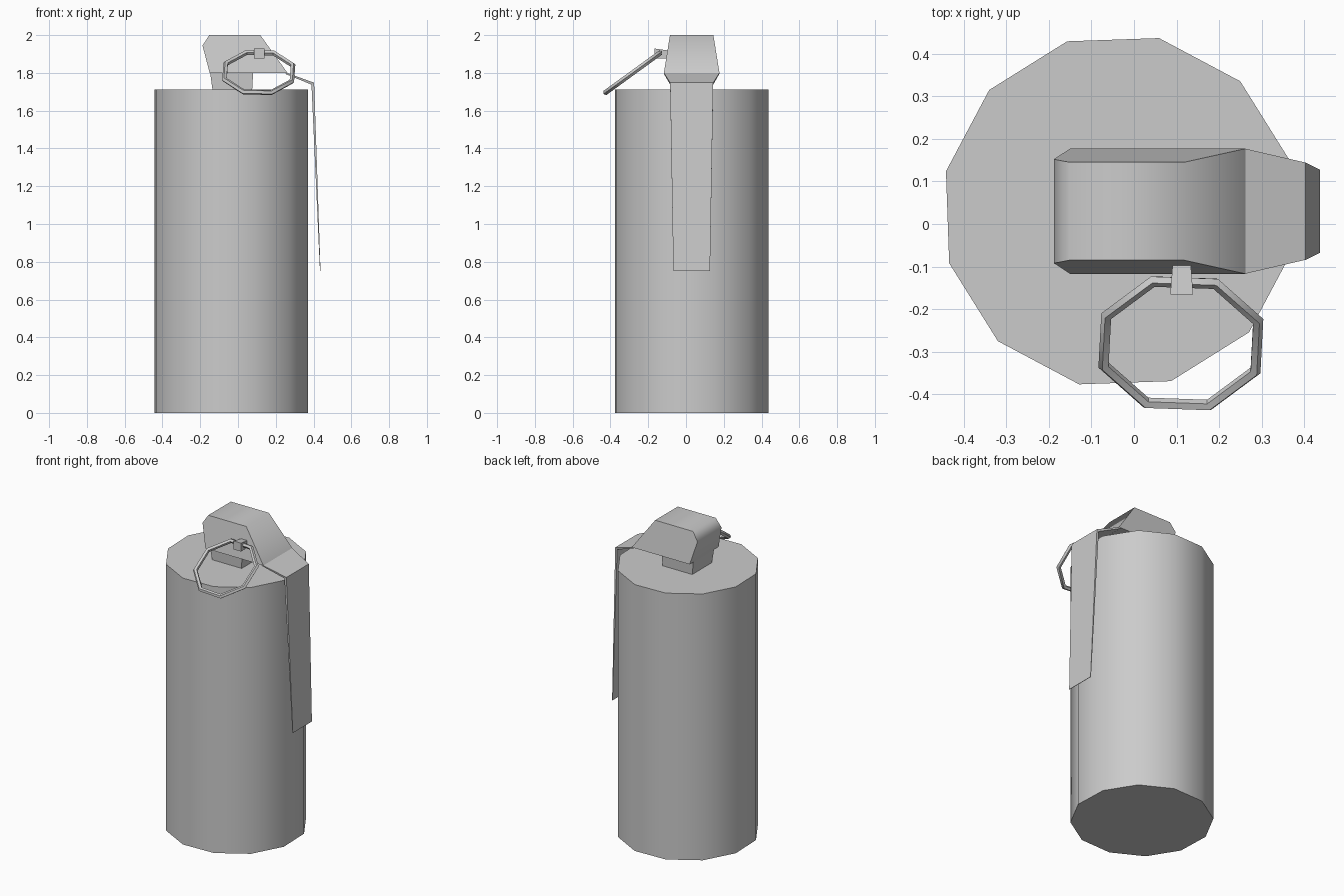
import bpy, bmesh
from math import cos, sin, tau, radians
from mathutils import Matrix, Vector

if "Cube" in bpy.data.objects:
    bpy.data.objects.remove(bpy.data.objects["Cube"])

CY = 0.03  # y of the symmetry plane of canister, cap and lever


def loft(name, rings, smooth=None, closed=False):
    """Skin equal-length rings of points; cap the ends unless closed."""
    bm = bmesh.new()
    rows = [[bm.verts.new(p) for p in r] for r in rings]
    n = len(rows[0])
    pairs = list(zip(rows, rows[1:])) + ([(rows[-1], rows[0])] if closed else [])
    for a, b in pairs:
        for i in range(n):
            j = (i + 1) % n
            bm.faces.new((a[i], a[j], b[j], b[i]))
    if not closed:
        bm.faces.new(rows[0])
        bm.faces.new(rows[-1])
    bmesh.ops.recalc_face_normals(bm, faces=bm.faces)
    me = bpy.data.meshes.new(name)
    bm.to_mesh(me)
    bm.free()
    ob = bpy.data.objects.new(name, me)
    bpy.context.collection.objects.link(ob)
    if smooth:
        bpy.ops.object.select_all(action='DESELECT')
        ob.select_set(True)
        bpy.context.view_layer.objects.active = ob
        bpy.ops.object.shade_smooth_by_angle(angle=radians(smooth))
    return ob


def rect(x0, x1, y0, y1, z):
    return [(x0, y0, z), (x1, y0, z), (x1, y1, z), (x0, y1, z)]


# Canister body: 12-sided cylinder
angles = [radians(17 + 30 * k) for k in range(12)]
loft("canister_body",
     [[(-0.035 + 0.417 * cos(a), CY + 0.417 * sin(a), z) for a in angles]
      for z in (0, 1.713)], smooth=35)

# Neck between canister and cap
loft("neck", [rect(-0.135, 0.075, CY - 0.1, CY + 0.1, 1.71),
              rect(-0.147, 0.08, CY - 0.105, CY + 0.105, 1.80)])

# Fuze cap: side profile (x, z, half width), narrower towards the top
cap = [(-0.15, 1.80, 0.147), (0.262, 1.80, 0.147), (0.118, 2.0, 0.115),
       (-0.152, 2.0, 0.115), (-0.188, 1.945, 0.122)]
loft("fuze_cap", [[(x, CY + s * w, z) for x, z, w in cap] for s in (-1, 1)],
     smooth=60)

# Safety lever: thin bent plate (outer x, outer z, inner x, inner z, half width)
lever = [(0.26, 1.80, 0.25, 1.795, 0.147), (0.403, 1.748, 0.389, 1.738, 0.114),
         (0.437, 0.75, 0.434, 0.75, 0.097)]
loft("safety_lever",
     [[(xo, CY - w, zo), (xo, CY + w, zo), (xi, CY + w, zi), (xi, CY - w, zi)]
      for xo, zo, xi, zi, w in lever])

# Pull ring: tilted 8-sided loop of thin tube
tilt = Matrix.Translation((0.11, -0.28, 1.802)) @ Matrix.Rotation(radians(36), 4, 'X')
ring = []
for k in range(8):
    a = radians(20 + 45 * k)
    section = []
    for m in range(5):
        t = tau * m / 5
        r = 0.192 + 0.014 * cos(t)
        section.append(tilt @ Vector((r * cos(a), r * sin(a), 0.014 * sin(t))))
    ring.append(section)
loft("pull_ring", ring, smooth=40, closed=True)

# Pin head joining ring to cap, flaring outwards
loft("pin_head",
     [[(0.112 + sx * h, y, z + sz * h) for sx, sz in ((-1, -1), (1, -1), (1, 1), (-1, 1))]
      for y, h, z in ((-0.09, 0.021, 1.897), (-0.166, 0.027, 1.902))])
